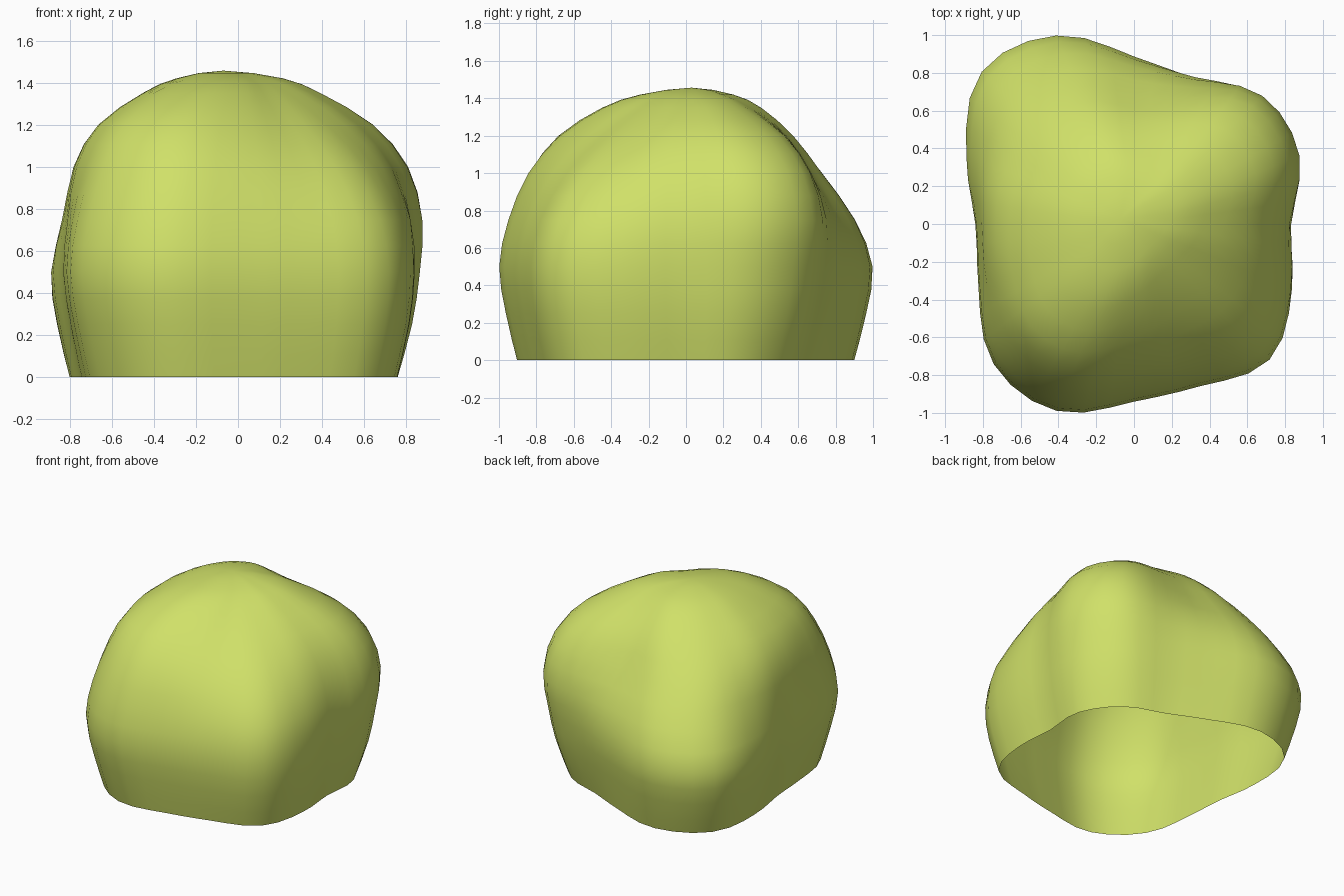
import bpy, bmesh, math
from mathutils import Vector

if "Cube" in bpy.data.objects:
    bpy.data.objects.remove(bpy.data.objects["Cube"])

# Plan outline: radius every 22.5 degrees, starting at +x
outline = [.84, .95, .96, .86, .905, 1.09, 1.14, .96,
           .84, .89, 1.05, 1.08, .955, .935, 1.015, .91]

# Height, then scale of the outline towards E, NE, N, NW, W, SW, S, SE
levels = [
    (0.00, [.88, .825, .88, .90, .90, .885, .90, .91]),
    (0.25, [.95, .915, .94, .97, .96, .955, .955, .975]),
    (0.50, [.985, .97, .98, 1.0, 1.0, 1.0, .985, 1.0]),
    (0.75, [.98, 1.0, .92, .895, .975, .955, .935, .94]),
    (1.00, [.885, .92, .75, .74, .93, .86, .82, .76]),
    (1.20, [.70, .725, .605, .56, .79, .73, .63, .52]),
    (1.35, [.43, .44, .42, .385, .54, .49, .40, .29]),
    (1.42, [.22, .26, .26, .25, .35, .28, .21, .14]),
]
APEX = Vector((-.07, .03, 1.457))
SIDES, STEPS = 48, 2


def catmull(a, b, c, d, t):
    return b + .5 * t * (c - a + t * (2 * a - 5 * b + 4 * c - d + t * (3 * (b - c) + d - a)))


def around(values, turn):
    """Smooth periodic lookup; turn runs 0..1."""
    n = len(values)
    i = int(turn * n)
    return catmull(*(values[(i + k) % n] for k in (-1, 0, 1, 2)), turn * n - i)


def key_ring(z, scales):
    ring = []
    for k in range(SIDES):
        turn = k / SIDES
        r = around(outline, turn) * around(scales, turn)
        a = math.tau * turn
        ring.append(Vector((r * math.cos(a), r * math.sin(a), z)))
    return ring


# Smooth the rings from the rim to the crown; past the apex comes the opposite side
keys = [key_ring(z, s) for z, s in levels] + [[APEX] * SIDES]
half = SIDES // 2
keys.append(keys[-2][half:] + keys[-2][:half])
rings = []
for i in range(len(levels)):
    for s in range(STEPS):
        rows = [keys[max(0, i + k)] for k in (-1, 0, 1, 2)]
        rings.append([catmull(*(row[k] for row in rows), s / STEPS) for k in range(SIDES)])

# Lumpy dome shell, open underneath
bm = bmesh.new()
grid = [[bm.verts.new(p) for p in ring] for ring in rings]
for low, high in zip(grid, grid[1:]):
    for k in range(SIDES):
        n = (k + 1) % SIDES
        bm.faces.new((low[k], low[n], high[n], high[k]))
top = bm.verts.new(APEX)
for k in range(SIDES):
    bm.faces.new((grid[-1][k], grid[-1][(k + 1) % SIDES], top))
for f in bm.faces:
    f.smooth = True
mesh = bpy.data.meshes.new("lumpy_dome")
bm.to_mesh(mesh)
bm.free()
dome = bpy.data.objects.new("lumpy_dome", mesh)
bpy.context.collection.objects.link(dome)

# Leaf green material
green = bpy.data.materials.new("leaf_green")
green.diffuse_color = (.63, .75, .14, 1)
green.use_nodes = True
green.node_tree.nodes["Principled BSDF"].inputs["Base Color"].default_value = green.diffuse_color
mesh.materials.append(green)
